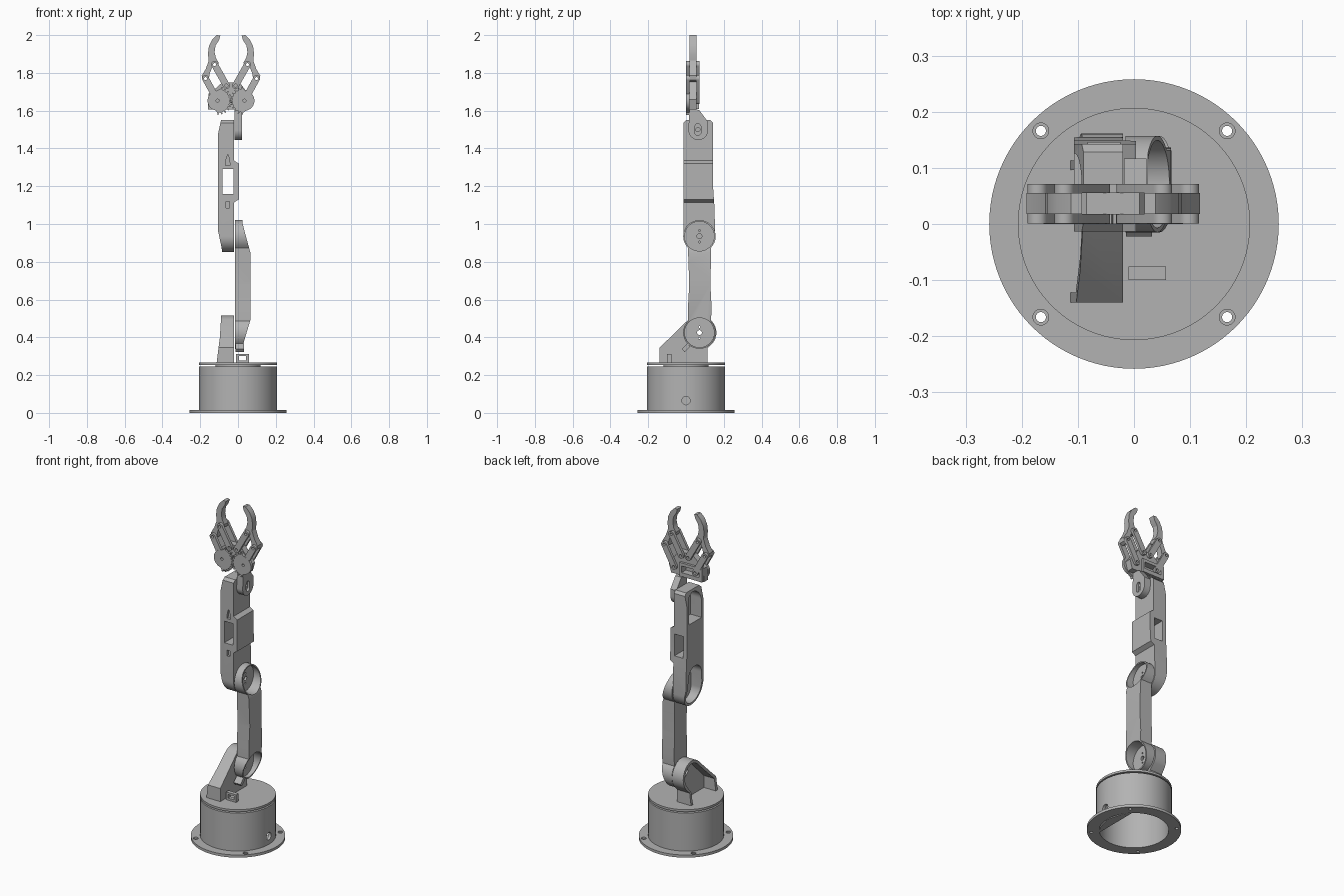
import bpy, bmesh
from math import sin, cos, pi, radians, atan2
from mathutils import Vector

old = bpy.data.objects.get("Cube")
if old:
    bpy.data.objects.remove(old)

grey = bpy.data.materials.new("plain grey")
grey.use_nodes = True
GREY = (0.45, 0.45, 0.45, 1)
grey.diffuse_color = GREY
grey.node_tree.nodes["Principled BSDF"].inputs["Base Color"].default_value = GREY


def prism(name, axis, pts, a, b):
    """Extrude a 2D outline along an axis from a to b."""
    place = {"x": lambda p: (a, p[0], p[1]), "y": lambda p: (p[0], a, p[1]),
             "z": lambda p: (p[0], p[1], a)}[axis]
    step = Vector([(b - a) * (axis == k) for k in "xyz"])
    bm = bmesh.new()
    face = bm.faces.new([bm.verts.new(place(p)) for p in pts])
    new = bmesh.ops.extrude_face_region(bm, geom=[face])["geom"]
    bmesh.ops.translate(bm, vec=step, verts=[v for v in new if isinstance(v, bmesh.types.BMVert)])
    bmesh.ops.recalc_face_normals(bm, faces=bm.faces)
    mesh = bpy.data.meshes.new(name)
    bm.to_mesh(mesh)
    bm.free()
    mesh.materials.append(grey)
    ob = bpy.data.objects.new(name, mesh)
    bpy.context.collection.objects.link(ob)
    return ob


def arc(c, r, start, end, n=24):
    return [(c[0] + r * cos(radians(start + (end - start) * i / n)),
             c[1] + r * sin(radians(start + (end - start) * i / n))) for i in range(n + 1)]


def circle(c, r, n=48):
    return arc(c, r, 0, 360, n)[:-1]


def rect(u0, u1, v0, v1):
    return [(u0, v0), (u1, v0), (u1, v1), (u0, v1)]


def capsule(p, q, r):
    t = atan2(q[1] - p[1], q[0] - p[0]) * 180 / pi
    return arc(q, r, t - 90, t + 90, 12) + arc(p, r, t + 90, t + 270, 12)


def boolean(ob, op, *others):
    """Apply booleans and discard the helper solids."""
    for other in others:
        mod = ob.modifiers.new("bool", "BOOLEAN")
        mod.operation, mod.object, mod.solver = op, other, "EXACT"
    graph = bpy.context.evaluated_depsgraph_get()
    mesh = bpy.data.meshes.new_from_object(ob.evaluated_get(graph))
    ob.modifiers.clear()
    ob.data = mesh
    for other in others:
        bpy.data.objects.remove(other)


def cut(ob, *specs):
    boolean(ob, "DIFFERENCE", *[prism("cutter", *s) for s in specs])


# Base: flanged hollow drum with bolt holes and a cable hole
flange = prism("base_flange", "z", circle((0, 0), 0.258, 96), 0, 0.016)
bolts = [(x, y) for x in (-0.166, 0.166) for y in (-0.166, 0.166)]
cut(flange, ("z", circle((0, 0), 0.19, 96), -0.1, 0.1),
    *[("z", circle(p, 0.009, 24), -0.1, 0.1) for p in bolts],
    *[("z", circle(p, 0.014, 24), 0.009, 0.1) for p in bolts])
drum = prism("base_drum", "z", circle((0, 0), 0.207, 96), 0.012, 0.245)
cut(drum, ("z", circle((0, 0), 0.19, 96), -0.1, 0.233),
    ("x", circle((0, 0.065), 0.022), 0.1, 0.3))
prism("base_cover_plate", "z",
      [(0.13, -0.138), (0.16, -0.1), (0.189, 0), (0.16, 0.1), (0.13, 0.138)], 0, 0.014)
prism("turntable_hub", "z", circle((0, 0), 0.12), 0.24, 0.256)
prism("turntable", "z", circle((0, 0), 0.207, 96), 0.253, 0.266)

# Joint centres in the side plane
SHOULDER, ELBOW = (0.071, 0.425), (0.071, 0.935)

# Shoulder bracket: tapered shell, open on its right side
shoulder = prism("shoulder_bracket", "x", [(-0.14, 0.262), (-0.14, 0.345)]
                 + arc(SHOULDER, 0.09, 130, -35) + [(0.113, 0.34), (0.113, 0.262)], -0.14, 0.05)
boolean(shoulder, "INTERSECT", prism("envelope", "y", [
    (-0.115, 0.25), (-0.02, 0.25), (-0.02, 0.53), (-0.088, 0.53), (-0.096, 0.4)], -0.3, 0.3))
cut(shoulder, ("x", [(-0.122, 0.25), (-0.122, 0.338)] + arc(SHOULDER, 0.073, 130, -35)
               + [(0.096, 0.335), (0.096, 0.25)], -0.2, -0.034),
    ("x", circle(SHOULDER, 0.045, 4), -0.05, 0.1))

# Lower arm: waisted bar ending in two open cups
lower = prism("lower_arm", "x", arc(ELBOW, 0.086, -45, 225)
              + [(0.013, 0.8), (0.017, 0.68), (0.01, 0.55)]
              + arc(SHOULDER, 0.086, 135, 405)
              + [(0.136, 0.55), (0.129, 0.68), (0.132, 0.8)], -0.05, 0.1)
boolean(lower, "INTERSECT", prism("envelope", "y", [
    (-0.015, 0.3), (0.025, 0.3), (0.025, 0.35), (0.035, 0.39), (0.065, 0.49), (0.067, 0.7),
    (0.065, 0.85), (0.035, 0.96), (0.025, 1.0), (0.025, 1.1), (-0.015, 1.1)], -0.3, 0.3))
holes = []
for y, z in (SHOULDER, ELBOW):
    holes.append(("x", circle((y, z), 0.078), 0.0, 0.2))
    holes.append(("x", circle((y, z), 0.013, 20), -0.1, 0.1))
    holes += [("x", circle((y, z + d), 0.005, 12), -0.1, 0.1) for d in (-0.03, 0.03)]
cut(lower, *holes)

# Cable loops on the turntable and on the lower arm
loop = prism("turntable_cable_loop", "y", rect(-0.01, 0.057, 0.262, 0.312), -0.1, -0.076)
cut(loop, ("y", rect(0.004, 0.043, 0.278, 0.3), -0.3, 0))
loop = prism("arm_cable_loop", "x",
             [(-0.022, 0.338), (-0.008, 0.322), (0.022, 0.352), (0.008, 0.368)], -0.014, 0.032)
cut(loop, ("x", circle((-0.005, 0.342), 0.008, 4), -0.004, 0.022))

# Upper arm: shell with round elbow end, two side pockets and a servo window
upper = prism("upper_arm", "x", arc(ELBOW, 0.084, 180, 360)
              + [(0.15, 1.1), (0.143, 1.2), (0.143, 1.535), (0.128, 1.55), (0.002, 1.55),
                 (-0.013, 1.535), (-0.013, 1.2)], -0.14, 0.05)
boolean(upper, "INTERSECT", prism("envelope", "y", [
    (-0.08, 0.83), (-0.02, 0.83), (-0.02, 1.115), (0.004, 1.13), (0.004, 1.32),
    (-0.02, 1.335), (-0.02, 1.6), (-0.088, 1.6), (-0.09, 1.55), (-0.107, 1.47),
    (-0.107, 0.97), (-0.088, 0.88)], -0.3, 0.3))
cut(upper,
    ("x", arc(ELBOW, 0.07, 180, 360) + arc((0.066, 1.03), 0.062, 0, 180), -0.2, -0.034),
    ("x", [(0.004, 1.36), (0.126, 1.36)] + arc((0.066, 1.475), 0.06, 0, 180), -0.2, -0.034),
    ("y", rect(-0.082, -0.025, 1.16, 1.29), -0.3, 0.3),
    ("y", [(-0.066, 1.31), (-0.042, 1.31), (-0.046, 1.345), (-0.054, 1.37), (-0.062, 1.345)],
     -0.1, 0.0),
    ("y", rect(-0.064, -0.044, 1.085, 1.12), -0.1, 0.0))

# Wrist bracket with a slotted hole
wrist = prism("wrist_bracket", "x", arc((0.065, 1.497), 0.052, 180, 360)
              + [(0.117, 1.54), (0.07, 1.603), (0.018, 1.615)], -0.018, 0.022)
cut(wrist, ("x", capsule((0.063, 1.485), (0.063, 1.515), 0.016), 0.008, 0.1),
    ("x", circle((0.063, 1.5), 0.011, 20), -0.1, 0.1))

# Gripper base with a servo slot open at the back
AXIS = -0.037
base = prism("gripper_base", "y", [
    (-0.16, 1.607), (0.06, 1.607), (0.075, 1.66), (0.01, 1.748), (-0.085, 1.748),
    (-0.155, 1.685)], 0.017, 0.056)
cut(base, ("y", rect(-0.135, -0.02, 1.632, 1.672), 0.03, 0.2))
frame = prism("servo_frame", "y", rect(-0.155, -0.005, 1.608, 1.69), 0.05, 0.07)
cut(frame, ("y", rect(-0.135, -0.02, 1.632, 1.672), 0, 0.2))

# Gripper sides: gears, four-bar links and curved jaws, mirrored about the gripper axis
GEAR, INNER, OUTER, UPPER = (0.071, 1.653), (0.024, 1.733), (0.135, 1.77), (0.087, 1.844)
JAW = [(0.135, 1.752), (0.118, 1.762), (0.112, 1.8), (0.1, 1.828), (0.07, 1.835),
       (0.066, 1.856), (0.08, 1.878), (0.087, 1.91), (0.082, 1.945), (0.064, 1.972),
       (0.056, 1.998), (0.075, 2.0), (0.1, 1.975), (0.117, 1.94), (0.122, 1.9),
       (0.118, 1.865), (0.134, 1.82), (0.155, 1.785), (0.152, 1.762)]

for side, sign in (("left", 1), ("right", -1)):
    def flip(pts):
        return [(AXIS + sign * u, v) for u, v in pts]

    def pin_holes(*pins):
        return [("y", flip(circle(p, 0.008, 16)), -0.1, 0.2) for p in pins]

    teeth = []
    for i in range(11):
        t = 100 + i * 16 + (8 if sign < 0 else 0)
        for off, r in ((-4, 0.064), (-2, 0.076), (2, 0.076), (4, 0.064)):
            teeth += arc(GEAR, r, t + off, t + off, 1)[:1]
    gear = prism(side + "_gear", "y", flip(teeth + arc(GEAR, 0.053, -80, 85)), 0.0, 0.018)
    cut(gear, *pin_holes(GEAR))
    for place, y0, y1 in (("front", 0.001, 0.0175), ("back", 0.055, 0.071)):
        for part, p, q in (("outer_link", GEAR, OUTER), ("inner_link", INNER, UPPER)):
            link = prism(f"{side}_{place}_{part}", "y", flip(capsule(p, q, 0.018)), y0, y1)
            cut(link, *pin_holes(p, q))
    jaw = prism(side + "_jaw", "y", flip(JAW), 0.018, 0.055)
    cut(jaw, *pin_holes(OUTER, UPPER))

# Smooth the round surfaces, keep the edges sharp
for ob in bpy.context.scene.objects:
    if ob.type == "MESH":
        ob.select_set(True)
        bpy.context.view_layer.objects.active = ob
bpy.ops.object.shade_smooth_by_angle(angle=radians(25))
